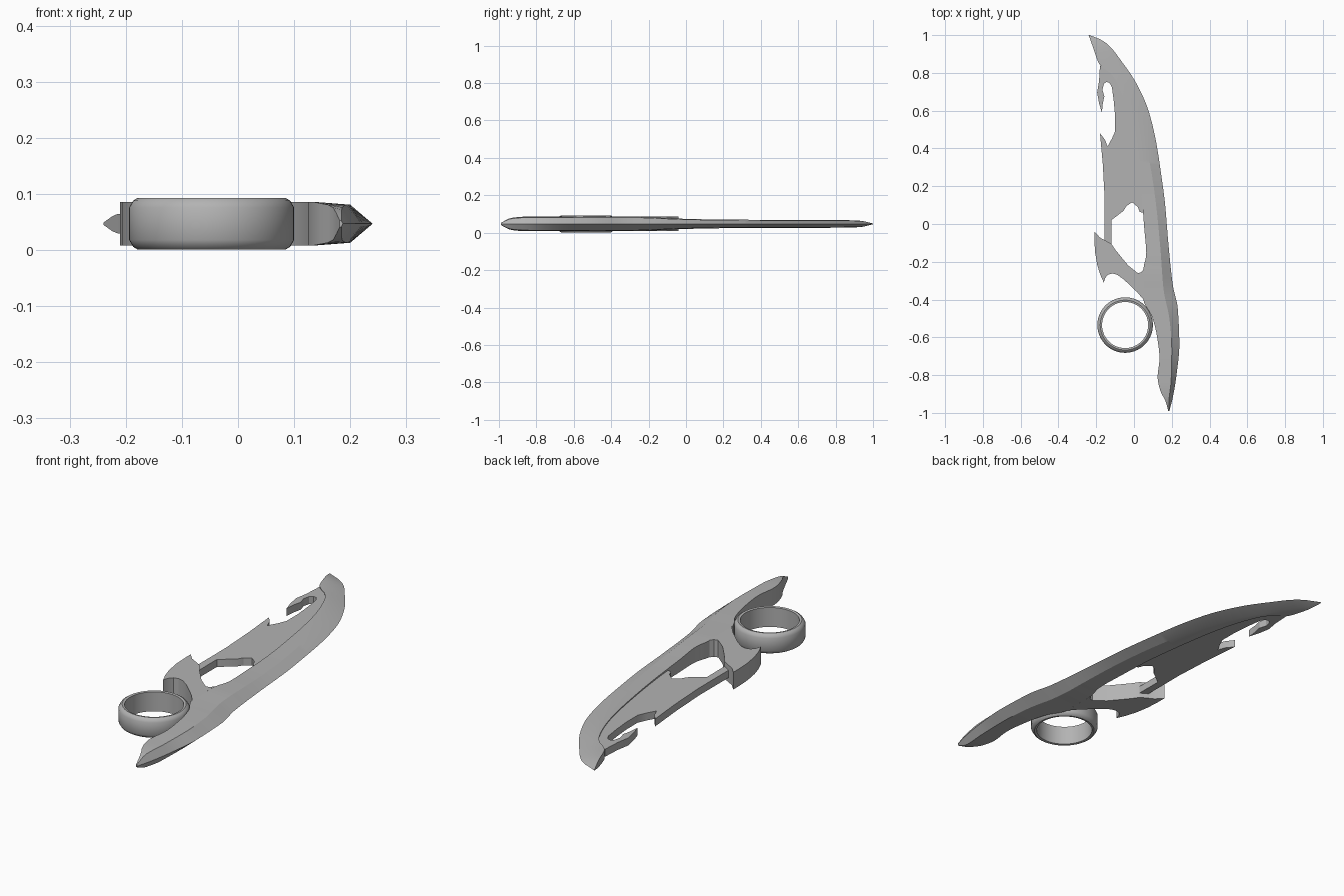
import bpy, bmesh, math

MID = 0.047  # height of the symmetry plane

grey = bpy.data.materials.new("grey metal")
grey.diffuse_color = (0.45, 0.45, 0.45, 1)


def finish(name, bm, angle=25):
    bmesh.ops.recalc_face_normals(bm, faces=bm.faces)
    me = bpy.data.meshes.new(name)
    bm.to_mesh(me)
    bm.free()
    me.materials.append(grey)
    ob = bpy.data.objects.new(name, me)
    bpy.context.collection.objects.link(ob)
    bpy.ops.object.select_all(action='DESELECT')
    ob.select_set(True)
    bpy.context.view_layer.objects.active = ob
    bpy.ops.object.shade_smooth_by_angle(angle=math.radians(angle))
    return ob


def curve(points):
    """Smooth non-overshooting value as a function of y; points are (y, value)."""
    p = sorted(points)
    d = [(b[1] - a[1]) / (b[0] - a[0]) for a, b in zip(p, p[1:])]
    m = [d[0]] + [2 * a * b / (a + b) if a * b > 0 else 0 for a, b in zip(d, d[1:])] + [d[-1]]

    def f(y):
        i = max(k for k in range(len(p) - 1) if k == 0 or p[k][0] <= y)
        h = p[i + 1][0] - p[i][0]
        t = min(max((y - p[i][0]) / h, 0), 1)
        return ((2*t**3 - 3*t**2 + 1) * p[i][1] + (t**3 - 2*t**2 + t) * h * m[i]
                + (3*t**2 - 2*t**3) * p[i + 1][1] + (t**3 - t**2) * h * m[i + 1])
    return f


def prism(name, outline, half):
    bm = bmesh.new()
    lo = [bm.verts.new((x, y, MID - half)) for x, y in outline]
    hi = [bm.verts.new((x, y, MID + half)) for x, y in outline]
    bm.faces.new(lo[::-1])
    bm.faces.new(hi)
    n = len(outline)
    for i in range(n):
        j = (i + 1) % n
        bm.faces.new((lo[i], lo[j], hi[j], hi[i]))
    return finish(name, bm)


# Lines running along the knife: cutting edge, ridge, inner border, half thickness
edge = curve([(1, -0.235), (0.965, -0.155), (0.86, -0.065), (0.74, 0.015), (0.605, 0.075),
              (0.445, 0.115), (0.29, 0.14), (0.10, 0.165), (-0.08, 0.18), (-0.32, 0.205),
              (-0.45, 0.232), (-0.64, 0.24), (-0.80, 0.225), (-0.92, 0.205), (-0.99, 0.187)])
ridge = curve([(1, -0.238), (0.845, -0.125), (0.685, -0.03), (0.525, 0.03), (0.315, 0.085),
               (0.075, 0.12), (-0.135, 0.14), (-0.35, 0.157), (-0.505, 0.188), (-0.665, 0.2),
               (-0.82, 0.197), (-0.94, 0.185), (-0.99, 0.184)])
inner = curve([(1, -0.24), (0.93, -0.215), (0.84, -0.18), (0.8, -0.125), (0.74, -0.085), (0.58, -0.03),
               (0.37, 0.01), (0.13, 0.042), (-0.03, 0.055), (-0.16, 0.065), (-0.24, 0.05),
               (-0.40, 0.05), (-0.49, 0.095), (-0.585, 0.12), (-0.715, 0.135), (-0.81, 0.125),
               (-0.885, 0.14), (-0.94, 0.168), (-0.99, 0.181)])
half = curve([(1, 0.002), (0.93, 0.017), (0.85, 0.02), (0.2, 0.023), (0, 0.027), (-0.2, 0.036),
              (-0.28, 0.039), (-0.85, 0.039), (-0.93, 0.033), (-0.99, 0.006)])

# Blade and grip: one five-sided section swept from tip to pommel
bm = bmesh.new()
N = 90
rings = []
for i in range(N + 1):
    y = 1 - 1.99 * i / N
    h = half(y)
    sec = [(inner(y), h), (ridge(y), 0.87 * h), (edge(y), 0),
           (ridge(y), -0.87 * h), (inner(y), -h)]
    rings.append([bm.verts.new((x, y, MID + z)) for x, z in sec])
for a, b in zip(rings, rings[1:]):
    for k in range(5):
        j = (k + 1) % 5
        bm.faces.new((a[k], a[j], b[j], b[k]))
bm.faces.new(rings[0])
bm.faces.new(rings[-1])
finish("blade_and_grip", bm, 18)

# Thin back plate with its hooked notch, tooth and narrow bar
plate = [(-0.18, 0.84), (-0.185, 0.755), (-0.195, 0.695), (-0.185, 0.64), (-0.17, 0.59),
         (-0.165, 0.64), (-0.157, 0.675), (-0.167, 0.71), (-0.16, 0.74), (-0.148, 0.752),
         (-0.13, 0.748), (-0.117, 0.725), (-0.107, 0.65), (-0.10, 0.57), (-0.10, 0.49),
         (-0.118, 0.45), (-0.14, 0.41), (-0.153, 0.445), (-0.18, 0.48), (-0.165, 0.315),
         (-0.155, 0.13), (-0.155, -0.10), (-0.12, -0.12), (-0.12, 0.02), (-0.055, 0.07),
         (-0.04, 0.095), (-0.01, 0.115), (0.02, 0.09), (0.03, 0.065), (0.045, 0.06)]
plate += [(inner(y) + 0.015, y) for y in (0.06, 0.2, 0.35, 0.5, 0.6, 0.7, 0.75, 0.8)]
prism("back_plate", plate, 0.017)

# Thick finger guard
guard = [(-0.21, -0.04), (-0.21, -0.08), (-0.206, -0.15), (-0.195, -0.215), (-0.18, -0.265),
         (-0.16, -0.31), (-0.152, -0.285), (-0.138, -0.268), (-0.115, -0.262), (-0.09, -0.268),
         (-0.055, -0.293), (-0.02, -0.325), (0.018, -0.362), (0.05, -0.40), (0.052, -0.32),
         (0.05, -0.24), (0.038, -0.256), (0.02, -0.26), (-0.03, -0.22), (-0.065, -0.178),
         (-0.10, -0.135), (-0.12, -0.105), (-0.155, -0.085), (-0.18, -0.072)]
prism("finger_guard", guard, 0.039)

# Finger ring: chamfered profile spun round
bm = bmesh.new()
prof = [(0.122, -0.044), (0.132, -0.046), (0.14, -0.041), (0.147, -0.029),
        (0.147, 0.029), (0.14, 0.041), (0.132, 0.046), (0.122, 0.044)]
S = 56
rows = [[bm.verts.new((-0.047 + r * math.cos(a), -0.535 + r * math.sin(a), MID + z)) for r, z in prof]
        for a in (2 * math.pi * i / S for i in range(S))]
for i in range(S):
    a, b = rows[i], rows[(i + 1) % S]
    for k in range(len(prof)):
        j = (k + 1) % len(prof)
        bm.faces.new((a[k], a[j], b[j], b[k]))
finish("finger_ring", bm, 40)
